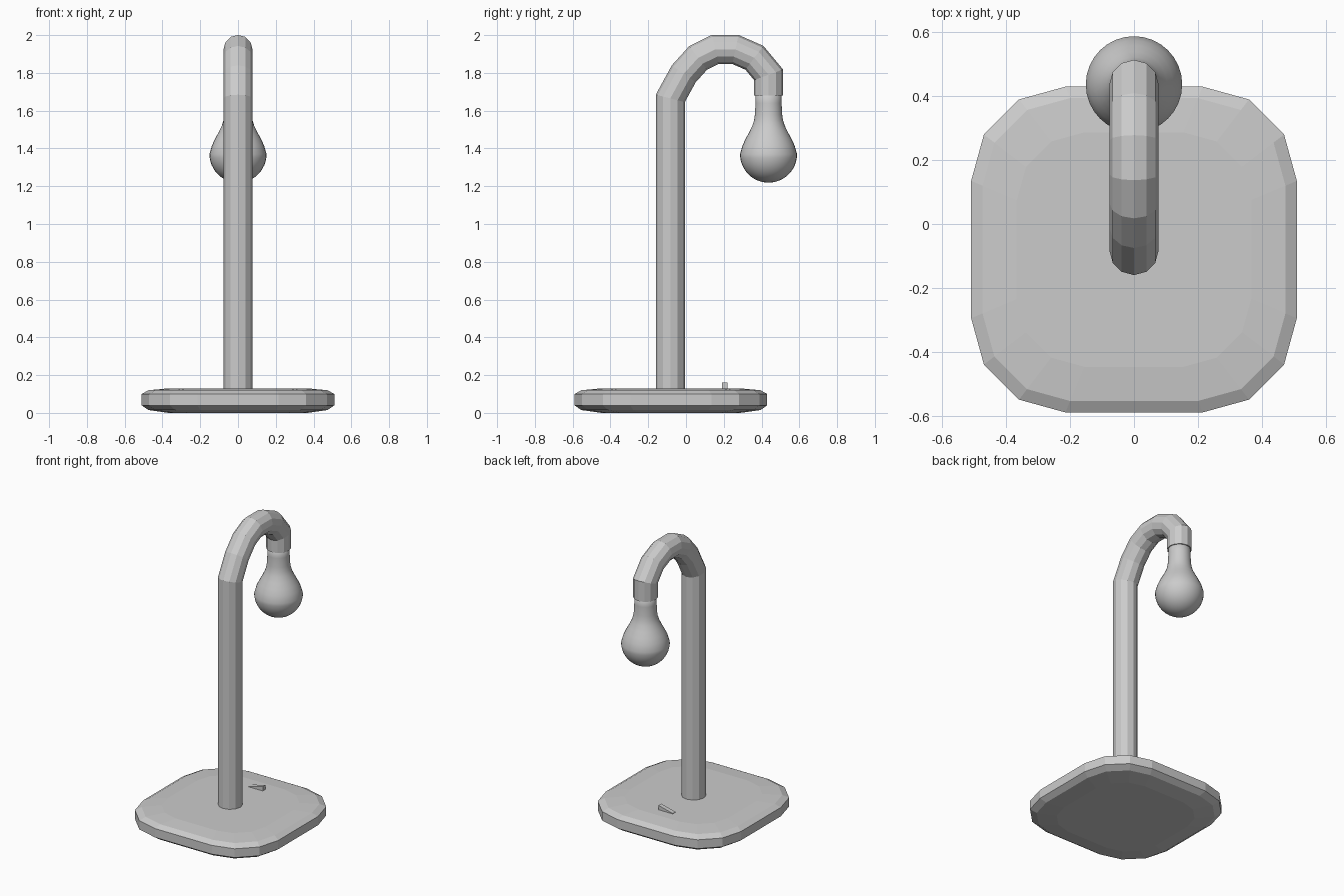
import bpy, bmesh, math
from mathutils import Vector

if "Cube" in bpy.data.objects:
    bpy.data.objects.remove(bpy.data.objects["Cube"])


def loft(name, rings, smooth=False):
    """Skin equal-length closed rings and cap both ends."""
    bm = bmesh.new()
    loops = [[bm.verts.new(p) for p in r] for r in rings]
    n = len(loops[0])
    for a, b in zip(loops, loops[1:]):
        for i in range(n):
            j = (i + 1) % n
            bm.faces.new((a[i], a[j], b[j], b[i]))
    bm.faces.new(loops[0][::-1])
    bm.faces.new(loops[-1])
    bmesh.ops.recalc_face_normals(bm, faces=bm.faces)
    me = bpy.data.meshes.new(name)
    bm.to_mesh(me)
    bm.free()
    ob = bpy.data.objects.new(name, me)
    bpy.context.collection.objects.link(ob)
    for p in me.polygons:
        p.use_smooth = smooth
    return ob


STAND_Y = -0.08

# Rounded-square base: quarter outline turned four times, stacked in rings
quarter = [(0.51, 0.215), (0.47, 0.36), (0.36, 0.47), (0.215, 0.51)]
outline = []
for k in range(4):
    c, s = round(math.cos(k * math.pi / 2)), round(math.sin(k * math.pi / 2))
    outline += [(x * c - y * s, x * s + y * c) for x, y in quarter]
base_profile = [(0.72, 0.0), (0.93, 0.015), (1, 0.04), (1, 0.10),
                (0.93, 0.12), (0.72, 0.13)]
loft("base", [[(x * f, y * f + STAND_Y, z) for x, y in outline]
              for f, z in base_profile])

# Gooseneck stem: 12-sided tube with mitred joints
path = [Vector((0, y, z)) for y, z in [
    (-0.083, 0.10), (-0.083, 1.665), (-0.012, 1.795), (0.065, 1.88),
    (0.155, 1.924), (0.262, 1.924), (0.362, 1.88), (0.437, 1.79),
    (0.437, 1.68)]]
R, SIDES = 0.077, 12
rings = []
for i, p in enumerate(path):
    d_in = (p - path[max(i - 1, 0)]).normalized()
    d_out = (path[min(i + 1, len(path) - 1)] - p).normalized()
    t = (d_in + d_out).normalized()
    side = Vector((0, -t.z, t.y))
    ref = d_in if d_in.length else d_out
    stretch = 1 / max(t.dot(ref), 0.5)
    ring = []
    for k in range(SIDES):
        a = 2 * math.pi * k / SIDES
        ring.append(p + Vector((R * math.cos(a), 0, 0))
                    + side * R * stretch * math.sin(a))
    rings.append(ring)
loft("stem", rings)

# Bulb: revolved profile, neck flaring into a globe
BULB_Z, BULB_R, SEG = 1.37, 0.151, 32
bulb_profile = [(0.069, 1.72), (0.069, 1.64), (0.072, 1.58), (0.077, 1.548),
                (0.086, 1.52), (0.103, 1.485), (0.122, 1.45), (0.138, 1.415)]
for k in range(12):
    a = math.radians(7.6 * k)
    bulb_profile.append((BULB_R * math.cos(a), BULB_Z - BULB_R * math.sin(a)))
bulb_profile.append((0.003, BULB_Z - BULB_R))
loft("bulb", [[(r * math.cos(2 * math.pi * k / SEG),
                0.437 + r * math.sin(2 * math.pi * k / SEG), z)
               for k in range(SEG)] for r, z in bulb_profile], smooth=True)

# Rocker switch: small wedge rising toward +x
loft("switch", [
    [(-0.054, y, 0.12), (0.054, y, 0.12), (0.054, y, 0.16), (-0.054, y, 0.133)]
    for y in (0.19, 0.22)])
